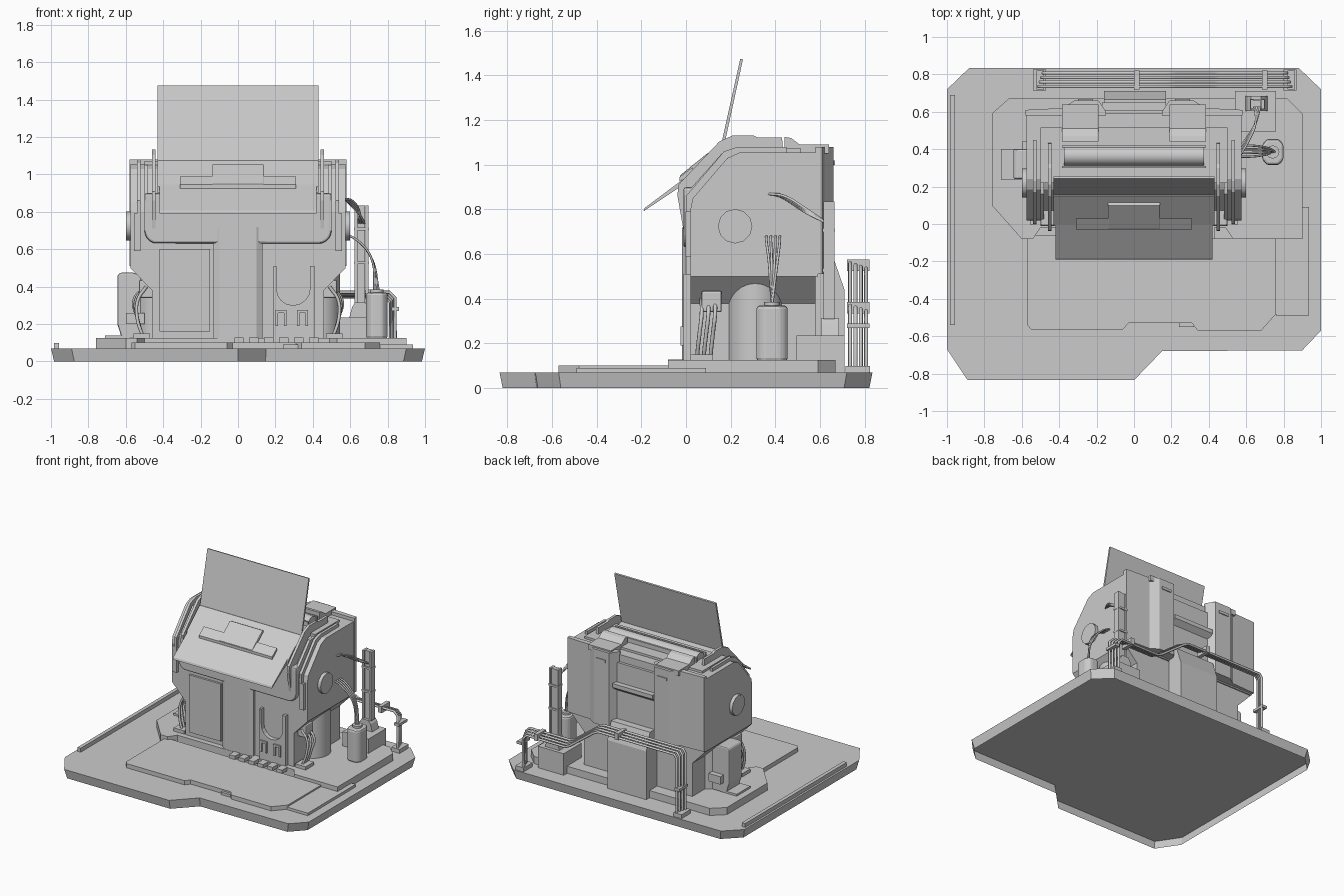
import bpy, bmesh, math
from mathutils import Vector


def link(name, me):
    ob = bpy.data.objects.new(name, me)
    bpy.context.collection.objects.link(ob)
    return ob


def prism(name, pts, axis, lo, hi, inset=1.0, cap_lo=True, bevel=0.0):
    """Extrude a 2D outline along an axis; inset scales the low end."""
    def place(p, h):
        return {'x': (h, p[0], p[1]), 'y': (p[0], h, p[1]), 'z': (p[0], p[1], h)}[axis]
    bm = bmesh.new()
    a = [bm.verts.new(place((p[0] * inset, p[1] * inset), lo)) for p in pts]
    b = [bm.verts.new(place(p, hi)) for p in pts]
    n = len(pts)
    for i in range(n):
        j = (i + 1) % n
        bm.faces.new((a[i], a[j], b[j], b[i]))
    bm.faces.new(b)
    bot = bm.faces.new(a)
    bmesh.ops.recalc_face_normals(bm, faces=bm.faces[:])
    if not cap_lo:
        bmesh.ops.delete(bm, geom=[bot], context='FACES_ONLY')
    me = bpy.data.meshes.new(name)
    bm.to_mesh(me)
    bm.free()
    ob = link(name, me)
    if bevel:
        m = ob.modifiers.new("edge", 'BEVEL')
        m.width, m.segments = bevel, 2
    return ob


def box(name, x0, x1, y0, y1, z0, z1, bevel=0.0):
    x0, x1 = min(x0, x1), max(x0, x1)
    return prism(name, [(x0, y0), (x1, y0), (x1, y1), (x0, y1)], 'z', z0, z1, bevel=bevel)


def circle(cx, cy, r, n, start=0.0, sweep=2 * math.pi):
    return [(cx + r * math.cos(start + sweep * i / n), cy + r * math.sin(start + sweep * i / n))
            for i in range(n)]


def cyl(name, axis, c, r, lo, hi, n=24):
    ob = prism(name, circle(c[0], c[1], r, n), axis, lo, hi)
    for f in ob.data.polygons:
        f.use_smooth = len(f.vertices) == 4
    return ob


def tube(name, pts, r, smooth=True):
    cu = bpy.data.curves.new(name, 'CURVE')
    cu.dimensions = '3D'
    cu.bevel_depth, cu.bevel_resolution, cu.resolution_u = r, 2, 6
    cu.use_fill_caps = True
    sp = cu.splines.new('BEZIER' if smooth else 'POLY')
    target = sp.bezier_points if smooth else sp.points
    target.add(len(pts) - 1)
    for q, p in zip(target, pts):
        if smooth:
            q.co = p
            q.handle_left_type = q.handle_right_type = 'AUTO'
        else:
            q.co = (*p, 1)
    tmp = link(name + "_path", cu)
    bpy.context.view_layer.update()
    me = bpy.data.meshes.new_from_object(tmp.evaluated_get(bpy.context.evaluated_depsgraph_get()))
    bpy.data.objects.remove(tmp)
    return link(name, me)


# Base plate (open underneath), stacked floor slabs, edge rail
prism("base_plate", [(-1, .72), (-.88, .835), (.88, .835), (1, .72), (1, -.57), (.9, -.675),
      (.15, -.68), (0, -.835), (-.89, -.835), (-1, -.67)], 'z', 0, .07, .983, cap_lo=False)
prism("rear_slab", [(-.76, .59), (-.67, .67), (.82, .67), (.9, .59), (.9, -.08), (.53, -.08),
      (.49, -.02), (-.5, -.02), (-.54, -.08), (-.6, -.08), (-.76, .1)], 'z', .07, .125)
prism("front_slab", [(-.57, -.06), (.76, -.08), (.76, -.48), (.68, -.57), (.34, -.57), (.31, -.53),
      (-.03, -.53), (-.06, -.565), (-.55, -.565), (-.57, -.54)], 'z', .07, .102)
prism("side_ramp", [(.76, -.49), (.935, -.49), (.935, .09), (.9, .09), (.9, -.08), (.76, -.08)],
      'z', .07, .09)
box("floor_catch", .24, .32, -.55, -.525, .07, .09)
box("left_edge_rail", -.985, -.957, -.54, .69, .07, .1)
for i in range(6):
    box("front_foot", -.02 + i * .08, .03 + i * .08, -.08, -.01, .1, .128)

# Main body: upper housing with sloped front, narrower lower cabinet
prism("upper_housing", [(.02, .5), (.02, .8), (.03, .85), (.185, 1.03), (.24, 1.055), (.59, 1.055),
      (.59, .5)], 'x', -.575, .575)
prism("lower_cabinet", [(-.46, .12), (.46, .12), (.46, .38), (.575, .5), (-.575, .5), (-.46, .38)],
      'y', .02, .58)
belly = [(-.5, .9)] + circle(-.43, .7, .07, 6, math.pi, math.pi / 2) + \
        circle(.43, .7, .07, 6, 1.5 * math.pi, math.pi / 2) + [(.5, .7), (.5, .9)]
prism("front_belly", belly, 'y', -.012, .1, bevel=.012)

# Front centre column and left door
prism("front_column", [(-.13, .03), (-.13, .0), (-.1, -.018), (.1, -.018), (.13, .0), (.13, .03)],
      'z', .12, .72)
box("left_door", -.42, -.15, .005, .03, .16, .6)
# Fork-shaped holder at the front right
fork = [(.19, .51), (.19, .12), (.41, .12), (.41, .51), (.385, .51), (.385, .4)] + \
       circle(.295, .39, .09, 8, 0, -math.pi) + [(.205, .4), (.205, .51)]
prism("fork_holder", fork, 'y', -.012, .03)
for x in (.2, .315):
    for dx in (0, .045):
        box("holder_slot_rim", x + dx, x + dx + .015, -.025, 0, .19, .275)
    box("holder_slot_top", x, x + .06, -.025, 0, .26, .275)

# Flap, hinge and tab, raised screen
prism("front_flap", [(-.19, .792), (-.185, .807), (.0, .945), (.01, .925)], 'x', -.42, .42)
prism("sloped_deck", [(-.01, .9), (-.01, .935), (.15, 1.075), (.22, 1.06), (.1, .9)], 'x', -.43, .43)
prism("hinge_strip", [(-.03, .925), (-.03, .945), (.03, .99), (.03, .96)], 'x', -.31, .31)
prism("flap_tab", [(-.02, .93), (-.03, .95), (.1, 1.055), (.12, 1.04)], 'x', -.14, .14, bevel=.006)
prism("raised_screen", [(.135, .99), (.243, 1.475), (.255, 1.472), (.15, .99)], 'x', -.43, .43)

# Top deck, feed roller and its cradle
box("top_deck", -.5, .5, .22, .515, 1.05, 1.072)
cyl("feed_roller", 'x', (.365, 1.07), .052, -.375, .375)
for y in (.305, .415):
    box("roller_cradle", -.385, .385, y - .006, y + .006, 1.05, 1.105)

# Curved arm outline used for the side rails
arm = [(.02, .69), (-.01, .7), (-.038, .86), (-.035, .91), (.15, 1.105), (.21, 1.132), (.3, 1.132),
       (.32, 1.122), (.43, 1.122), (.435, 1.06), (.2, 1.05), (.02, .86)]
for s in (1, -1):
    def sx(v):
        return s * v
    prism("guide_arm", arm, 'x', sx(.44), sx(.46))
    prism("rim_plate", [(.0, .66), (.0, .86), (.17, 1.06), (.23, 1.08), (.45, 1.08), (.45, 1.04),
          (.1, .7)], 'x', sx(.52), sx(.54))
    prism("inner_rim", [(-.01, .7), (-.01, .86), (.16, 1.05), (.3, 1.06), (.2, .8)], 'x', sx(.48), sx(.5))
    box("side_clip", sx(.52), sx(.557), -.002, .04, .59, .79)
    cyl("side_cap", 'x', (.22, .725), .077, sx(.57), sx(.6), 12)
    # Back door with chamfered outline, handle slot and top bracket
    prism("back_door", [(sx(.58), .58), (sx(.58), .61), (sx(.38), .62), (sx(.32), .66), (sx(.19), .66),
          (sx(.15), .6), (sx(.15), .58)], 'z', .51, 1.08)
    box("door_slot", sx(.22), sx(.3), .655, .667, 1.0, 1.02)
    prism("top_bracket", [(.44, 1.05), (.44, 1.125), (.47, 1.12), (.51, 1.09), (.64, 1.09), (.64, 1.05)],
          'x', sx(.19), sx(.385))
    # Rounded lower side column and front corner hoses
    ob = cyl("side_column", 'z', (sx(.42), .31), .125, .12, .47)
    box("hose_socket", sx(.45), sx(.53), .07, .16, .34, .435, .008)
    for k in range(3):
        y = .07 + k * .03
        tube("corner_hose", [(sx(.49), y, .4), (sx(.535 + .01 * k), y, .33), (sx(.54), y - .01, .24),
             (sx(.51), y - .02, .14), (sx(.5), y - .02, .12)], .009)
    box("hose_foot", sx(.47), sx(.56), .02, .12, .12, .15)

# Recessed centre of the back with shelf, and lower rear chute
box("back_centre_panel", -.16, .16, .58, .61, .52, 1.0)
prism("back_shelf", [(.6, .78), (.65, .82), (.65, .85), (.6, .85)], 'x', -.17, .17)
prism("rear_chute", [(.56, .07), (.71, .07), (.71, .44), (.665, .57), (.56, .57)], 'x', -.16, .17)

# Left pump housing
prism("left_pump", [(-.45, .12), (-.62, .12), (-.645, .2), (-.645, .46), (-.63, .475), (-.56, .475),
      (-.45, .43)], 'y', .24, .4, bevel=.01)
box("pump_clamp", -.6, -.5, .2, .44, .2, .26)
box("pump_pad", -.71, -.58, .235, .4, .12, .14)

# Bottle with feed hoses on the right
bottle = [(.685, .345), (.71, .315), (.775, .315), (.8, .345), (.8, .425), (.775, .455), (.71, .455),
          (.685, .425)]
prism("bottle", bottle, 'z', .12, .37, bevel=.015)
cyl("bottle_cap", 'z', (.742, .385), .035, .36, .385, 12)
for k in range(4):
    d = (k - 1.5)
    tube("bottle_hose", [(.57, .39 + d * .02, .68), (.62, .39 + d * .02, .66), (.71, .39 + d * .012, .56),
         (.742 + d * .008, .385, .37)], .006)

# Cable mast on its cabinet, with cables to the housing
box("mast_cabinet", .54, .76, .495, .71, .07, .235)
prism("mast_foot", [(.595, .235), (.715, .235), (.7, .29), (.68, .315), (.625, .315), (.61, .29)],
      'y', .605, .685)
box("cable_mast_core", .64, .68, .625, .66, .31, .835)
for x in (.63, .69):
    box("cable_mast_edge", x - .008, x + .008, .615, .665, .31, .835)
for z in (.52, .7):
    box("mast_band", .62, .7, .612, .668, z, z + .015)
for k in range(4):
    tube("mast_cable", [(.57, .37 + k * .015, .87), (.61, .44 + k * .01, .86 - k * .01),
         (.65, .54, .8 - k * .005), (.645 + k * .01, .63, .74)], .006)

# Rear pipe run: up on the left, across, stepping down to the right
for k in range(4):
    y, r = .735 + k * .024, .009
    d = k * .008
    tube("rear_pipe", [(-.51 + d, y, .07), (-.51 + d, y, .53 - d), (-.49 + d, y, .56 - d), (.18, y, .56 - d),
         (.22, y, .54 - d), (.42, y, .39 - d), (.46, y, .37 - d), (.81 - d, y, .37 - d),
         (.84 - d, y, .34 - d), (.84 - d, y, .07)], r, smooth=False)
for x, z in ((.015, .55), (.7, .36)):
    box("pipe_clamp", x - .015, x + .015, .72, .822, z - .025, z + .025)
for x in (-.5, .84):
    box("pipe_foot", x - .04, x + .03, .715, .825, .07, .1)
    box("pipe_strap", x - .02, x + .02, .72, .822, .27, .29)
